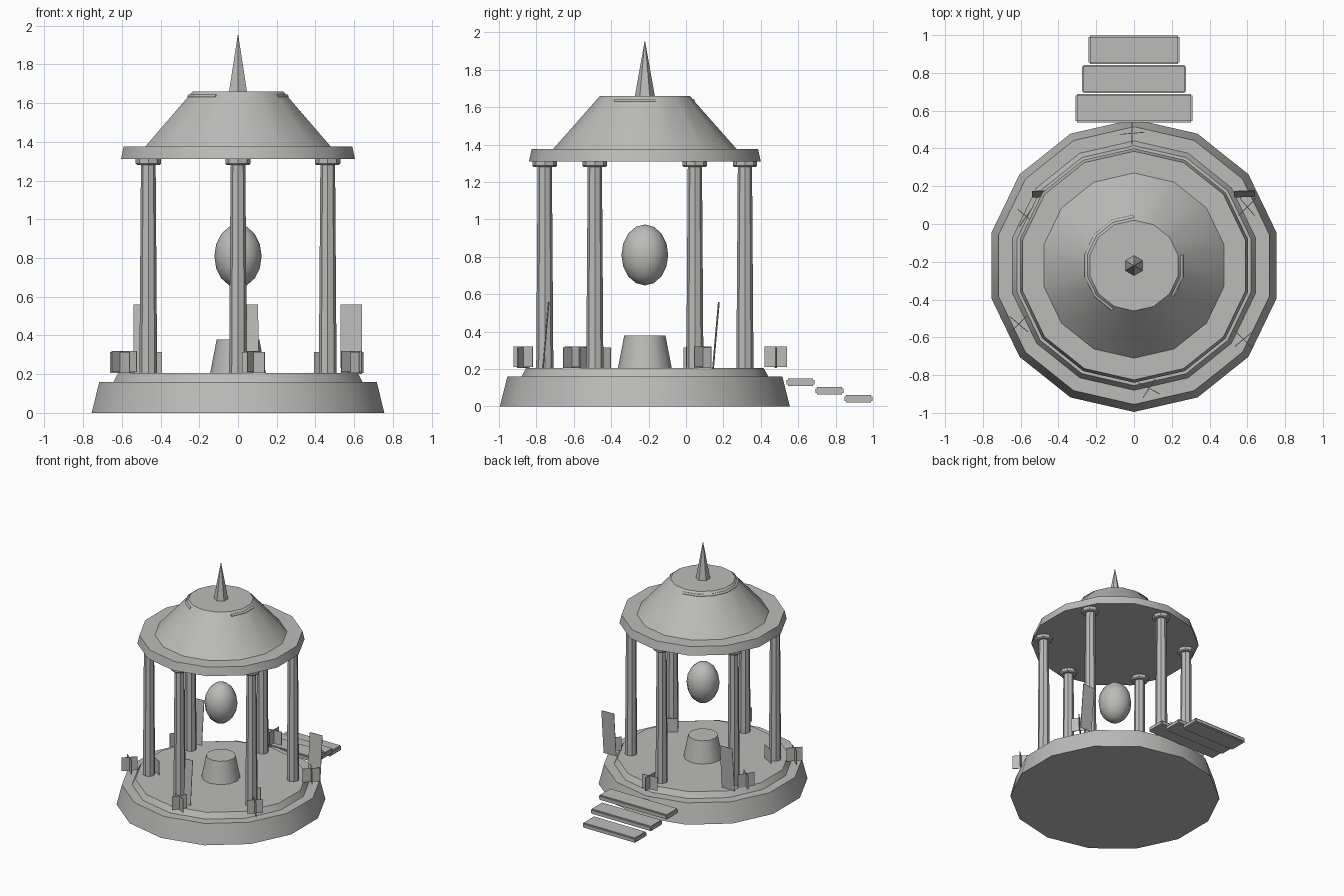
import bpy, bmesh, math
from mathutils import Matrix, Vector

if "Cube" in bpy.data.objects:
    bpy.data.objects.remove(bpy.data.objects["Cube"])

CENTRE = Vector((0, -0.22, 0))
SIDES = 14

stone = bpy.data.materials.new("pale_grey_stone")
stone.use_nodes = True
GREY = (0.5, 0.5, 0.49, 1)
stone.diffuse_color = GREY
stone.node_tree.nodes["Principled BSDF"].inputs["Base Color"].default_value = GREY


def finish(name, bm, smooth=None):
    """Turn a bmesh into a named object, smooth below the given angle."""
    bmesh.ops.recalc_face_normals(bm, faces=bm.faces)
    mesh = bpy.data.meshes.new(name)
    bm.to_mesh(mesh)
    bm.free()
    mesh.materials.append(stone)
    if smooth:
        mesh.polygons.foreach_set("use_smooth", [True] * len(mesh.polygons))
        mesh.set_sharp_from_angle(angle=math.radians(smooth))
    obj = bpy.data.objects.new(name, mesh)
    bpy.context.collection.objects.link(obj)
    return obj


def lathe(name, profile, sides, centre=CENTRE, smooth=None):
    """Closed solid from (radius, height) points, with a corner facing +y."""
    bm = bmesh.new()
    rings = []
    for r, z in profile:
        ring = []
        for i in range(sides):
            a = math.pi / 2 + math.tau * i / sides
            ring.append(bm.verts.new((centre.x + r * math.cos(a), centre.y + r * math.sin(a), z)))
        rings.append(ring)
    for low, high in zip(rings, rings[1:]):
        for i in range(sides):
            j = (i + 1) % sides
            bm.faces.new((low[i], low[j], high[j], high[i]))
    bm.faces.new(rings[0])
    bm.faces.new(rings[-1])
    return finish(name, bm, smooth)


def plate(name, x, y, turn, width, z0, z1, lean=0):
    """Thin upright slab turned about z and leaning backward."""
    bm = bmesh.new()
    bmesh.ops.create_cube(bm, size=1)
    bmesh.ops.scale(bm, vec=(width, 0.004, z1 - z0), verts=bm.verts)
    place = (Matrix.Translation((x, y, (z0 + z1) / 2))
             @ Matrix.Rotation(math.radians(turn), 4, 'Z')
             @ Matrix.Rotation(math.radians(lean), 4, 'X'))
    bmesh.ops.transform(bm, matrix=place, verts=bm.verts)
    return finish(name, bm)


# Stepped platform and pedestal
lathe("platform", [(0.775, 0), (0.735, 0.16), (0.66, 0.16), (0.635, 0.205)], SIDES, smooth=30)
lathe("pedestal", [(0.145, 0.2), (0.11, 0.38)], 12, smooth=35)

# Floating egg
bm = bmesh.new()
bmesh.ops.create_uvsphere(bm, u_segments=12, v_segments=8, radius=1)
bmesh.ops.scale(bm, vec=(0.122, 0.125, 0.163), verts=bm.verts)
bmesh.ops.translate(bm, vec=CENTRE + Vector((0, 0, 0.81)), verts=bm.verts)
finish("floating_egg", bm, 40)

# Ring of six columns with capitals
for k in range(6):
    a = math.radians(30 + 60 * k)
    foot = CENTRE + 0.535 * Vector((math.cos(a), math.sin(a), 0))
    lathe(f"column_{k + 1}", [(0.046, 0.2), (0.038, 1.29)], 8, foot)
    lathe(f"capital_{k + 1}", [(0.058, 1.28), (0.065, 1.287), (0.065, 1.312)], 8, foot)

# Roof with brim, and spire
lathe("roof", [(0.62, 1.31), (0.605, 1.377), (0.49, 1.377), (0.24, 1.66)], SIDES, smooth=30)
lathe("spire", [(0.055, 1.65), (0.001, 1.955)], 6)


# Broken moulding below the flat top of the roof
def lip(name, first, last):
    curve = bpy.data.curves.new(name, 'CURVE')
    curve.dimensions = '3D'
    curve.bevel_depth = 0.011
    curve.bevel_resolution = 1
    curve.use_fill_caps = True
    line = curve.splines.new('POLY')
    line.points.add(last - first)
    for n, i in enumerate(range(first, last + 1)):
        a = math.pi / 2 + math.tau * i / SIDES
        line.points[n].co = (0.257 * math.cos(a), CENTRE.y + 0.257 * math.sin(a), 1.635, 1)
    curve.materials.append(stone)
    bpy.context.collection.objects.link(bpy.data.objects.new(name, curve))


lip("roof_lip_long", 0, 6)
lip("roof_lip_short", 9, 11)

# Floating entrance steps at the back
for k in range(3):
    bm = bmesh.new()
    bmesh.ops.create_cube(bm, size=1)
    bmesh.ops.scale(bm, vec=(0.62 - 0.07 * k, 0.15, 0.04), verts=bm.verts)
    bmesh.ops.bevel(bm, geom=bm.edges[:], offset=0.008, segments=2, affect='EDGES')
    bmesh.ops.translate(bm, vec=(0, 0.613 + 0.155 * k, 0.13 - 0.045 * k), verts=bm.verts)
    finish(f"step_{k + 1}", bm)

# Crossed low slabs around the rim: x, y, turn
clusters = [(0.6, 0.09, 45), (0.58, -0.61, -45), (0.08, -0.87, -28),
            (-0.61, -0.53, -40), (-0.57, 0.04, 55), (-0.01, 0.48, 5)]
for k, (x, y, turn) in enumerate(clusters):
    plate(f"rim_slab_{k + 1}a", x, y, turn, 0.13, 0.205, 0.315)
    plate(f"rim_slab_{k + 1}b", x, y, turn + 85, 0.12, 0.21, 0.32)

# Single low slabs beside the front columns
for side, label in ((1, "left"), (-1, "right")):
    plate(f"{label}_inner_slab", side * 0.44, -0.43, side * 30, 0.11, 0.205, 0.315)

# Tall leaning slabs
for k, (x, y, turn) in enumerate([(0.585, 0.16, 3), (-0.485, 0.16, 3), (0.05, -0.75, 3)]):
    plate(f"tall_slab_{k + 1}", x, y, turn, 0.11, 0.2, 0.56, -5)
